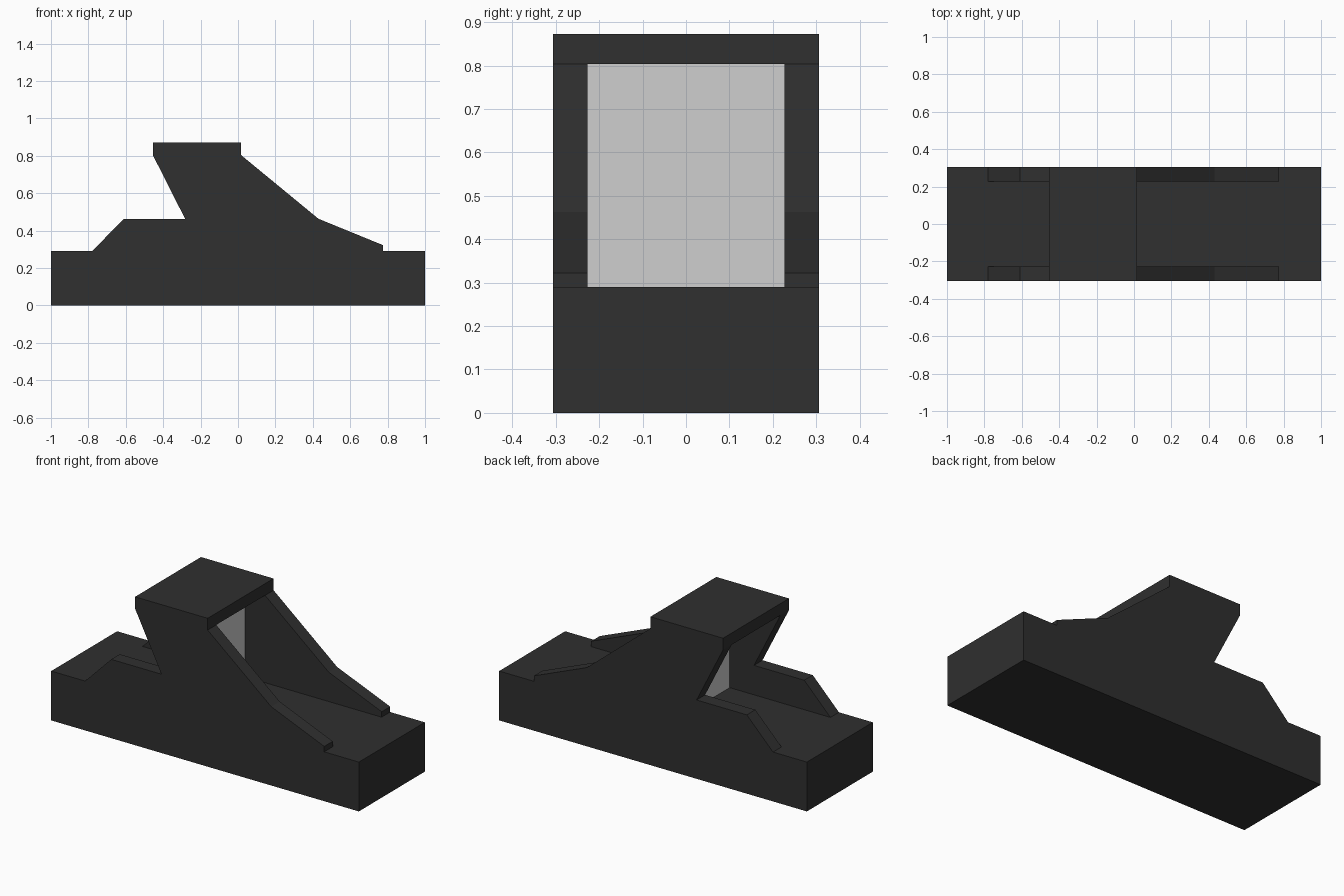
import bpy, bmesh
from mathutils import Vector

if "Cube" in bpy.data.objects:
    bpy.data.objects.remove(bpy.data.objects["Cube"])


def material(name, value):
    m = bpy.data.materials.new(name)
    m.diffuse_color = (value, value, value, 1)
    m.use_nodes = True
    m.node_tree.nodes["Principled BSDF"].inputs["Base Color"].default_value = m.diffuse_color
    return m


DARK = material("charcoal", 0.029)
GREY = material("light grey", 0.62)

HALF_W = 0.306   # half width of the body
INNER = 0.227    # inner face of the side walls
DECK = 0.29      # top of the base
ROOF = 0.803     # underside of the roof


def extrude_profile(name, points, y0, y1, mat):
    """Extrude an x-z outline from y0 to y1."""
    bm = bmesh.new()
    face = bm.faces.new([bm.verts.new((x, y0, z)) for x, z in points])
    result = bmesh.ops.extrude_face_region(bm, geom=[face])
    moved = [g for g in result["geom"] if isinstance(g, bmesh.types.BMVert)]
    bmesh.ops.translate(bm, verts=moved, vec=Vector((0, y1 - y0, 0)))
    bmesh.ops.recalc_face_normals(bm, faces=bm.faces)
    mesh = bpy.data.meshes.new(name)
    bm.to_mesh(mesh)
    bm.free()
    mesh.materials.append(mat)
    obj = bpy.data.objects.new(name, mesh)
    bpy.context.collection.objects.link(obj)
    return obj


def rect(x0, x1, z0, z1):
    return [(x0, z0), (x1, z0), (x1, z1), (x0, z1)]


# Base block and roof slab
extrude_profile("base", rect(-1, 1, 0, DECK), -HALF_W, HALF_W, DARK)
extrude_profile("roof", rect(-0.455, 0.017, ROOF, 0.872), -HALF_W, HALF_W, DARK)

# Swept side wall, mirrored to the other side
wall = extrude_profile("side_walls", [
    (-0.78, DECK), (0.775, DECK), (0.775, 0.322), (0.43, 0.463),
    (0.017, ROOF), (-0.455, ROOF), (-0.283, 0.463), (-0.61, 0.463),
], -HALF_W, -INNER, DARK)
mirror = wall.modifiers.new("mirror", "MIRROR")
mirror.use_axis = (False, True, False)

# Upright pane closing the opening between the walls
extrude_profile("pane", rect(-0.125, -0.115, DECK, ROOF), -INNER, INNER, GREY)
